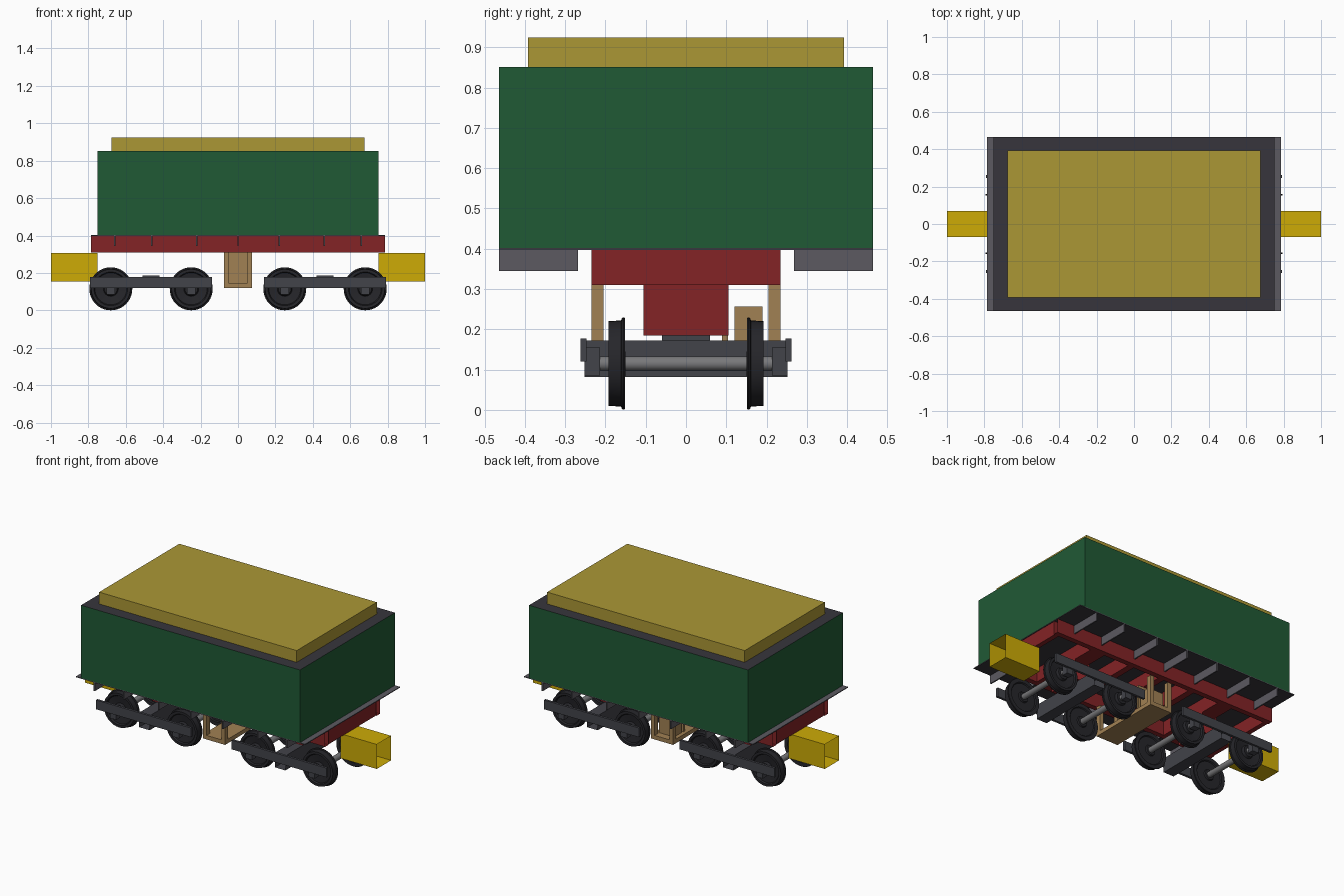
import bpy, bmesh, math
from mathutils import Matrix

if "Cube" in bpy.data.objects:
    bpy.data.objects.remove(bpy.data.objects["Cube"])


def material(name, r, g, b):
    m = bpy.data.materials.new(name)
    m.diffuse_color = tuple((c / 255) ** 2.2 for c in (r, g, b)) + (1,)
    m.use_nodes = True
    m.node_tree.nodes["Principled BSDF"].inputs["Base Color"].default_value = m.diffuse_color
    return m


GREEN = material("green_paint", 37, 90, 56)
RED = material("red_frame", 130, 40, 42)
YELLOW = material("yellow_coupling", 204, 170, 15)
WOOD = material("tan_wood", 160, 128, 84)
LOAD = material("ochre_load", 170, 150, 56)
DARK = material("dark_grey", 58, 56, 62)
IRON = material("iron_grey", 68, 69, 75)
STEEL = material("steel_grey", 92, 90, 97)
TYRE = material("wheel_black", 42, 42, 46)
AXLE = material("axle_grey", 120, 120, 122)


def finish(name, bm, mat):
    me = bpy.data.meshes.new(name)
    bm.to_mesh(me)
    bm.free()
    me.materials.append(mat)
    ob = bpy.data.objects.new(name, me)
    bpy.context.collection.objects.link(ob)
    return ob


def box(name, x, y, z, mat, open_axis=None):
    """Box from (min, max) ranges; open_axis removes both end faces."""
    bm = bmesh.new()
    bmesh.ops.create_cube(bm, size=1)
    for v in bm.verts:
        for i, (lo, hi) in enumerate((x, y, z)):
            v.co[i] = lo if v.co[i] < 0 else hi
    if open_axis is not None:
        bm.normal_update()
        ends = [f for f in bm.faces if abs(f.normal[open_axis]) > 0.9]
        bmesh.ops.delete(bm, geom=ends, context='FACES')
    return finish(name, bm, mat)


def mirrored(lo, hi, s):
    return tuple(sorted((lo * s, hi * s)))


def lathe(name, profile, x, z, mat, s=1, steps=40):
    """Spin (radius, y) points around an axle line parallel to y."""
    bm = bmesh.new()
    vs = [bm.verts.new((r, y * s, 0)) for r, y in profile]
    es = [bm.edges.new(p) for p in zip(vs, vs[1:])]
    bmesh.ops.spin(bm, geom=vs + es, cent=(0, 0, 0), axis=(0, 1, 0),
                   angle=math.tau, steps=steps, use_duplicate=False)
    bmesh.ops.remove_doubles(bm, verts=bm.verts, dist=1e-5)
    bmesh.ops.recalc_face_normals(bm, faces=bm.faces)
    bmesh.ops.transform(bm, matrix=Matrix.Translation((x, 0, z)), verts=bm.verts)
    ob = finish(name, bm, mat)
    bpy.ops.object.select_all(action='DESELECT')
    ob.select_set(True)
    bpy.context.view_layer.objects.active = ob
    bpy.ops.object.shade_smooth_by_angle(angle=math.radians(30))
    return ob


# Body, rim and load
body = box("body", (-.75, .75), (-.465, .465), (.402, .852), GREEN)
body.data.materials.append(DARK)
for p in body.data.polygons:
    if abs(p.normal.z) > .9:
        p.material_index = 1
box("load", (-.677, .677), (-.392, .392), (.852, .925), LOAD)
floor = box("floor", (-.785, .785), (-.465, .465), (.397, .402), DARK)
floor.data.materials.append(STEEL)
for p in floor.data.polygons:
    if p.normal.z > -.9:
        p.material_index = 1

# Underframe: hollow solebars, headstocks, cross members and outriggers
for s in (-1, 1):
    box("solebar", (-.785, .785), mirrored(.235, .268, s), (.31, .398), RED, 0)
    box("headstock", mirrored(.75, .78, s), (-.235, .235), (.31, .398), RED)
    box("bogie_cross_beam", mirrored(.415, .515, s), (-.235, .235), (.31, .398), RED)
    for i in (-.66, -.46, -.22, 0, .22, .46, .66):
        box("outrigger", (i - .004, i + .004), mirrored(.268, .465, s), (.345, .398), STEEL)
for x in (-.22, 0, .22):
    box("cross_member", (x - .02, x + .02), (-.235, .235), (.31, .398), RED)

# Coupling housings, open at the ends
for s in (-1, 1):
    box("coupling_housing", mirrored(.75, 1, s), (-.07, .07), (.155, .307), YELLOW, 0)

# Central cradle with its equipment box
box("cradle_floor", (-.076, .076), (-.235, .235), (.12, .145), WOOD)
for sy in (-1, 1):
    for sx in (-1, 1):
        box("cradle_post", mirrored(.05, .076, sx), mirrored(.205, .235, sy), (.145, .31), WOOD)
box("equipment_box", (-.052, .052), (.12, .19), (.145, .256), WOOD)
box("cradle_panel", (-.055, .055), (.09, .104), (.145, .31), WOOD)

# Bogies
WHEEL = [(0, .150), (.03, .150), (.034, .158), (.085, .158), (.09, .152), (.113, .152),
         (.115, .155), (.113, .159), (.107, .161), (.105, .193), (.09, .193), (.085, .184),
         (.04, .178), (.034, .193), (0, .193)]
for b in (-.465, .465):
    box("bogie_pivot", (b - .05, b + .05), (-.105, .105), (.185, .31), RED, 1)
    lathe_plate = box("pivot_plate", (b - .045, b + .045), (-.06, .06), (.172, .185), IRON)
    box("bogie_bolster", (b - .036, b + .036), (-.252, .252), (.082, .172), IRON, 1)
    for s in (-1, 1):
        box("side_frame", (b - .325, b + .325), mirrored(.247, .262, s), (.12, .177), IRON)
    for x in (b - .215, b + .215):
        lathe("axle", [(0, -.215), (.018, -.215), (.018, .215), (0, .215)], x, .115, AXLE, steps=20)
        for s in (-1, 1):
            lathe("wheel", WHEEL, x, .115, TYRE, s)
            box("axle_box", (x - .022, x + .022), mirrored(.213, .252, s), (.085, .155), IRON)
